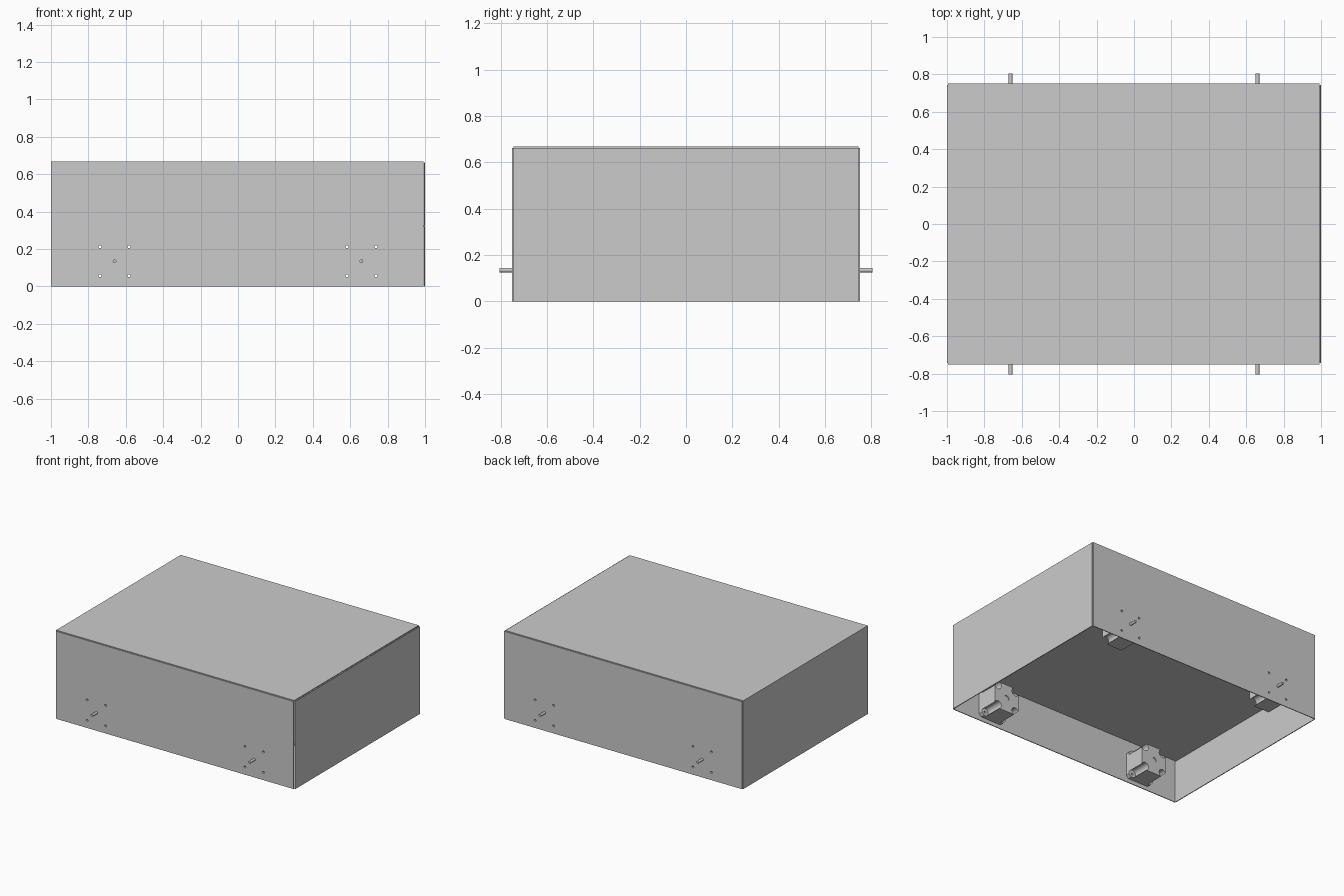
import bpy, bmesh, math
from mathutils import Matrix, Vector

if "Cube" in bpy.data.objects:
    bpy.data.objects.remove(bpy.data.objects["Cube"], do_unlink=True)

grey = bpy.data.materials.new("plain_grey")
grey.use_nodes = True
grey.diffuse_color = (0.6, 0.6, 0.6, 1)
grey.node_tree.nodes["Principled BSDF"].inputs["Base Color"].default_value = (0.6, 0.6, 0.6, 1)


def finish(name, bm):
    bmesh.ops.recalc_face_normals(bm, faces=bm.faces)
    mesh = bpy.data.meshes.new(name)
    bm.to_mesh(mesh)
    bm.free()
    mesh.materials.append(grey)
    ob = bpy.data.objects.new(name, mesh)
    bpy.context.collection.objects.link(ob)
    return ob


def box(name, lo, hi):
    bm = bmesh.new()
    lo, hi = Vector(lo), Vector(hi)
    size = Matrix.Diagonal((hi - lo).to_4d())
    bmesh.ops.create_cube(bm, size=1, matrix=Matrix.Translation((lo + hi) / 2) @ size)
    return finish(name, bm)


def add_rod(bm, x, z, y0, y1, radius, sides=20):
    turn = Matrix.Rotation(math.pi / 2, 4, 'X')
    place = Matrix.Translation((x, (y0 + y1) / 2, z))
    bmesh.ops.create_cone(bm, cap_ends=True, segments=sides, radius1=radius,
                          radius2=radius, depth=abs(y1 - y0), matrix=place @ turn)


def screw_rods(name, y0, y1, radius):
    """Cutter with one rod at each screw of both motors on a wall."""
    bm = bmesh.new()
    for mx in (-MOTOR_X, MOTOR_X):
        for sx in (-1, 1):
            for sz in (-1, 1):
                add_rod(bm, mx + sx * PITCH, MOTOR_Z + sz * PITCH, y0, y1, radius)
    ob = finish(name, bm)
    ob.hide_render = True
    return ob


def prism(name, x, z, y0, y1, half, chamfer):
    """Square block along y with chamfered corners."""
    bm = bmesh.new()
    k = half - chamfer
    outline = [(half, -k), (half, k), (k, half), (-k, half),
               (-half, k), (-half, -k), (-k, -half), (k, -half)]
    face = bm.faces.new([bm.verts.new((x + a, y0, z + b)) for a, b in outline])
    new = bmesh.ops.extrude_face_region(bm, geom=[face])["geom"]
    bmesh.ops.translate(bm, vec=(0, y1 - y0, 0),
                        verts=[v for v in new if isinstance(v, bmesh.types.BMVert)])
    return finish(name, bm)


def cut(ob, cutter):
    mod = ob.modifiers.new("holes", 'BOOLEAN')
    mod.operation, mod.solver, mod.object = 'DIFFERENCE', 'EXACT', cutter
    bpy.context.view_layer.update()
    mesh = bpy.data.meshes.new_from_object(
        ob.evaluated_get(bpy.context.evaluated_depsgraph_get()))
    ob.modifiers.clear()
    ob.data = mesh


RIGHT, DEPTH, TOP, WALL = 0.991, 0.75, 0.668, 0.006
MOTOR_X, MOTOR_Z, HALF, PITCH = 0.66, 0.135, 0.105, 0.0775
INNER = DEPTH - WALL
RIM = TOP - WALL

# Lid, end panels and the shelf across the middle of the case
box("top_panel", (-1, -INNER, RIM), (RIGHT, INNER, TOP))
box("right_end_panel", (-1, -INNER, 0), (WALL - 1, INNER, RIM))
box("left_end_panel", (1 - WALL, -INNER, 0), (1, INNER, RIM))
box("middle_shelf", (WALL - 1, -0.738, 0.321), (1 - WALL, 0.738, 0.327))

for side, label in ((-1, "front"), (1, "back")):
    y0, y1 = sorted((side * INNER, side * DEPTH))
    wall = box(label + "_panel", (WALL - 1, y0, 0), (RIGHT, y1, RIM))

    # Cutters shared by the wall and its two motors
    flange_y, back = INNER - 0.03, INNER - 0.17
    screws = screw_rods("screw_cutter", side * 0.66, side * 0.8, 0.0078)
    grooves = screw_rods("groove_cutter", side * 0.5, side * 0.8, 0.03)
    cut(wall, screws)

    for mx, end in ((-MOTOR_X, "right"), (MOTOR_X, "left")):
        name = label + "_" + end + "_motor"

        # Square mounting flange
        flange = prism(name + "_flange", mx, MOTOR_Z, side * INNER, side * flange_y, HALF, 0.02)
        cut(flange, screws)

        # Body with hollow corners that clear the screws
        body = prism(name + "_body", mx, MOTOR_Z, side * flange_y, side * back, HALF, 0.035)
        cut(body, grooves)

        # Shallow round recess in the back of the body
        bm = bmesh.new()
        add_rod(bm, mx, MOTOR_Z, side * (back - 0.02), side * (back + 0.006), 0.02)
        recess = finish("recess_cutter", bm)
        recess.hide_render = True
        cut(body, recess)
        bpy.data.objects.remove(recess, do_unlink=True)

        # Output shaft through the wall
        bm = bmesh.new()
        add_rod(bm, mx, MOTOR_Z, side * (INNER - 0.01), side * 0.805, 0.01)
        shaft = finish(name + "_shaft", bm)
        for p in shaft.data.polygons:
            p.use_smooth = len(p.vertices) == 4

    for helper in (screws, grooves):
        bpy.data.objects.remove(helper, do_unlink=True)
